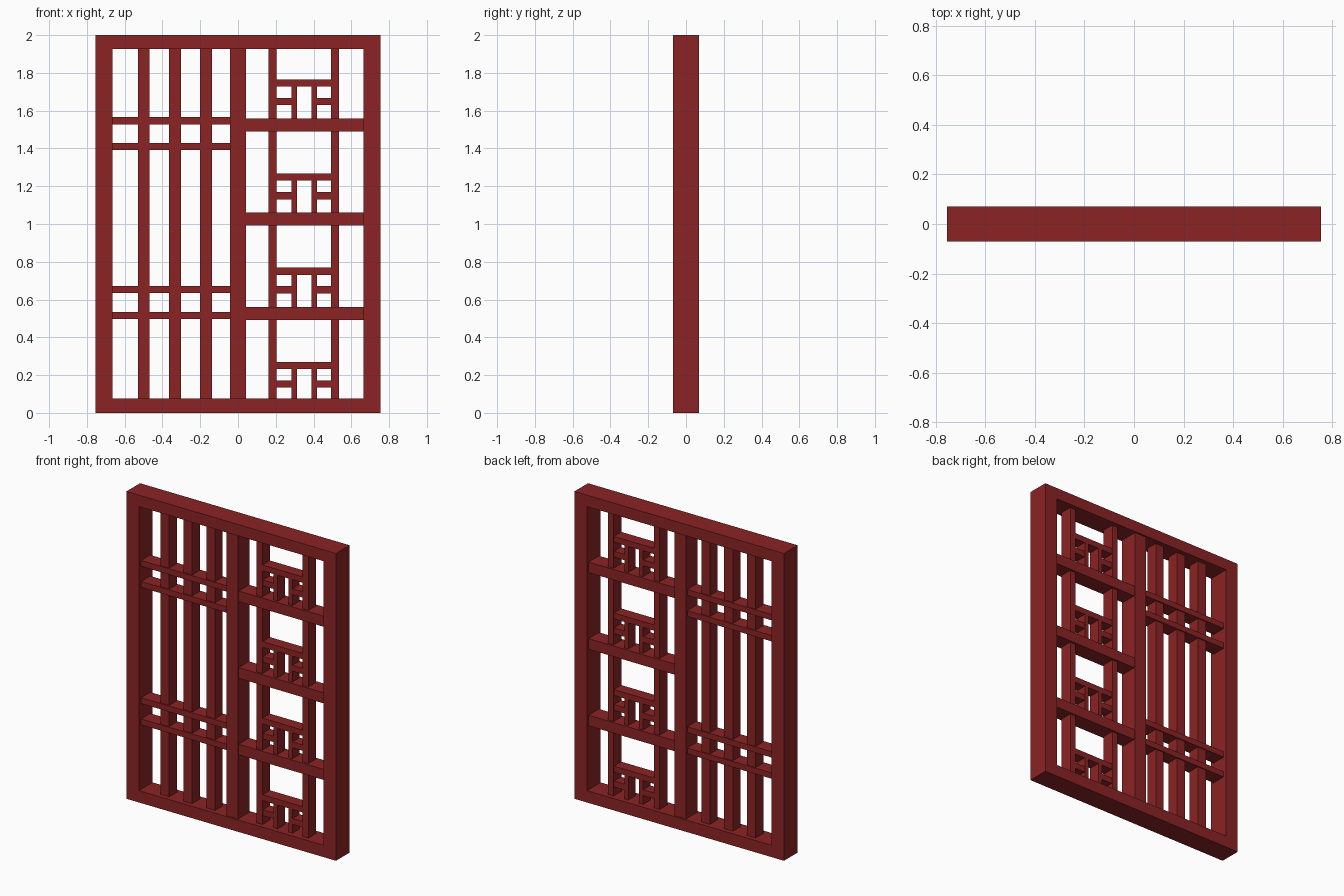
import bpy
import bmesh
from mathutils import Matrix, Vector

cube = bpy.data.objects.get("Cube")
if cube:
    bpy.data.objects.remove(cube, do_unlink=True)

# Single dark red lacquer
lacquer = bpy.data.materials.new("dark red lacquer")
lacquer.use_nodes = True
RED = (0.26, 0.017, 0.018, 1.0)
lacquer.diffuse_color = RED
lacquer.node_tree.nodes["Principled BSDF"].inputs["Base Color"].default_value = RED


def add_object(name, bm):
    bmesh.ops.recalc_face_normals(bm, faces=bm.faces)
    mesh = bpy.data.meshes.new(name)
    bm.to_mesh(mesh)
    bm.free()
    mesh.materials.append(lacquer)
    bpy.context.collection.objects.link(bpy.data.objects.new(name, mesh))


def bar(name, x0, x1, z0, z1, half_depth):
    """Straight timber spanning x0..x1 and z0..z1, centred in depth."""
    bm = bmesh.new()
    size = Vector((x1 - x0, 2 * half_depth, z1 - z0))
    centre = Vector(((x0 + x1) / 2, 0, (z0 + z1) / 2))
    bmesh.ops.create_cube(bm, size=1, matrix=Matrix.LocRotScale(centre, None, size))
    add_object(name, bm)


def frame(name, outer, inner, half_depth):
    """Rectangular ring: four corner loops bridged front, inside, back, outside."""
    bm = bmesh.new()
    d = half_depth
    loops = []
    for (x0, x1, z0, z1), y in ((outer, -d), (inner, -d), (inner, d), (outer, d)):
        corners = ((x0, z0), (x1, z0), (x1, z1), (x0, z1))
        loops.append([bm.verts.new((x, y, z)) for x, z in corners])
    for a, b in zip(loops, loops[1:] + loops[:1]):
        for i in range(4):
            j = (i + 1) % 4
            bm.faces.new((a[i], a[j], b[j], b[i]))
    add_object(name, bm)


LEFT, RIGHT = -0.665, 0.664      # inner faces of the side jambs
BOTTOM, TOP = 0.077, 1.926       # inner faces of sill and head
POST = 0.042                     # half width of the middle post

# Outer frame and middle post
frame("outer_frame", (-0.755, 0.755, 0, 2), (LEFT, RIGHT, BOTTOM, TOP), 0.07)
bar("middle_post", -POST, POST, BOTTOM, TOP, 0.06)

# Tall slats and paired cross bars on the right-hand half of the model
for i in range(3):
    x = -0.499 + 0.165 * i
    bar(f"tall_slat_{i + 1}", x - 0.031, x + 0.031, BOTTOM, TOP, 0.04)
for i, z in enumerate((0.516, 0.654, 1.41, 1.547)):
    bar(f"cross_bar_{i + 1}", LEFT, -POST, z - 0.019, z + 0.019, 0.047)

# Stacked panels: thick rail, two uprights and a small fretwork bracket
A0, A1, B0, B1 = 0.162, 0.204, 0.493, 0.534
for i in range(4):
    base = 0.063 + 0.4985 * i     # top of the rail under this panel
    floor = max(base, BOTTOM)
    ceiling = base + 0.43 if i < 3 else TOP
    n = i + 1
    if i:
        bar(f"thick_rail_{i}", POST, RIGHT, base - 0.069, base, 0.053)
    bar(f"inner_upright_{n}", A0, A1, floor, ceiling, 0.04)
    bar(f"outer_upright_{n}", B0, B1, floor, ceiling, 0.04)
    bar(f"fret_top_bar_{n}", A1, B0, base + 0.169, base + 0.207, 0.038)
    bar(f"inner_fret_post_{n}", 0.283, 0.312, floor, base + 0.169, 0.038)
    bar(f"outer_fret_post_{n}", 0.389, 0.418, floor, base + 0.169, 0.038)
    bar(f"inner_fret_link_{n}", A1, 0.283, base + 0.071, base + 0.109, 0.036)
    bar(f"outer_fret_link_{n}", 0.418, B0, base + 0.071, base + 0.109, 0.036)
